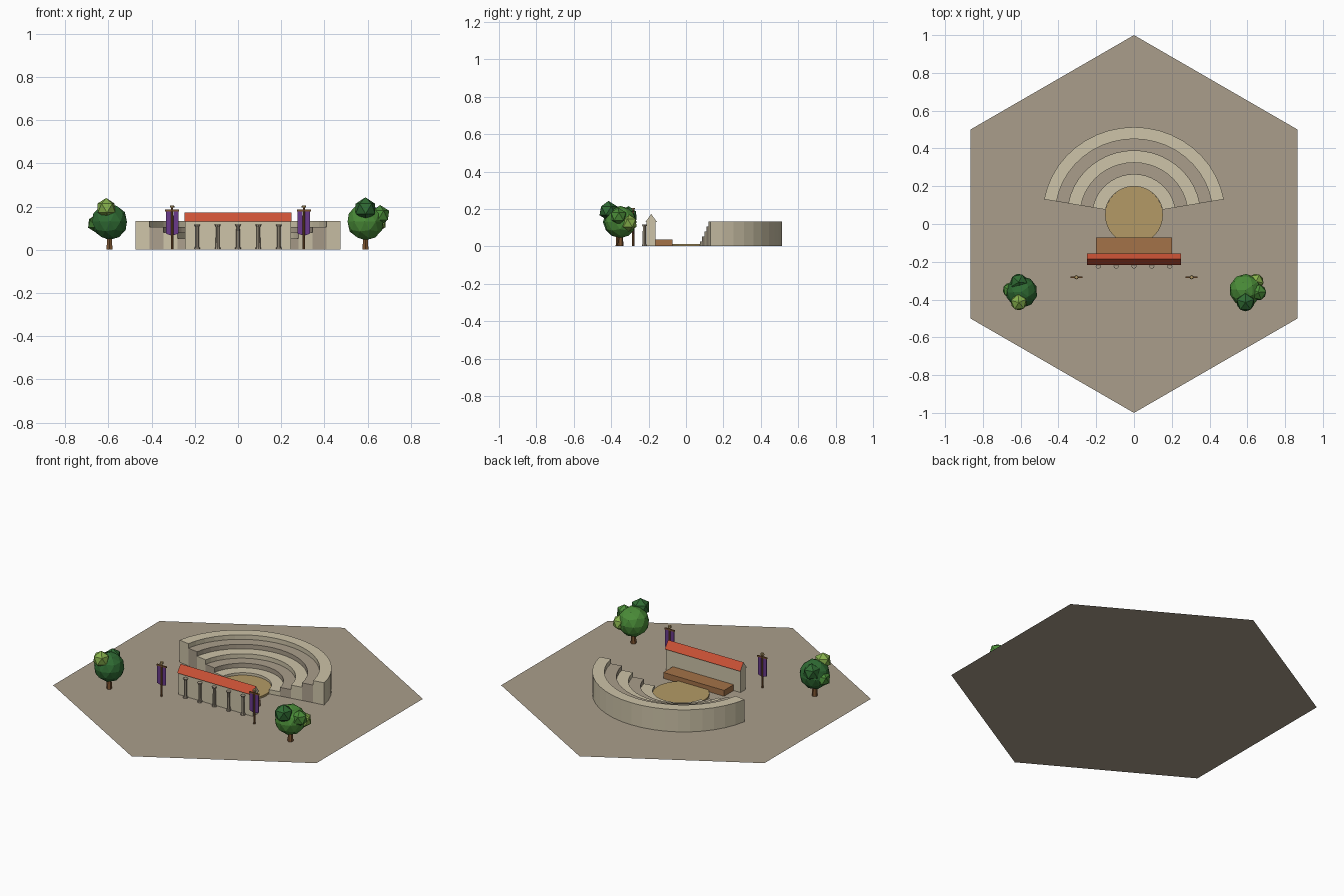
import bpy, bmesh, math
from mathutils import Matrix, Vector

if "Cube" in bpy.data.objects:
    bpy.data.objects.remove(bpy.data.objects["Cube"])

BASE = 0.001


def material(name, code):
    rgb = [int(code[i:i + 2], 16) / 255 for i in (0, 2, 4)]
    colour = [c / 12.92 if c <= 0.04045 else ((c + 0.055) / 1.055) ** 2.4 for c in rgb] + [1]
    mat = bpy.data.materials.new(name)
    mat.use_nodes = True
    mat.diffuse_color = colour
    mat.node_tree.nodes["Principled BSDF"].inputs["Base Color"].default_value = colour
    return mat


earth = material("earth_stone", "AA9E8B")
sand = material("pale_stone", "CDC3A8")
gold = material("packed_sand", "B39A66")
wood = material("stage_wood", "A37248")
tile = material("roof_tile", "CC5236")
purple = material("purple_cloth", "6A3A8C")
bark = material("bark", "7D5430")
leaf_mid = material("mid_leaf", "4A8C38")
leaf_dark = material("dark_leaf", "2F6B33")
leaf_light = material("light_leaf", "86B04C")


def finish(name, bm, *mats):
    bmesh.ops.recalc_face_normals(bm, faces=bm.faces)
    mesh = bpy.data.meshes.new(name)
    bm.to_mesh(mesh)
    bm.free()
    for mat in mats:
        mesh.materials.append(mat)
    obj = bpy.data.objects.new(name, mesh)
    bpy.context.collection.objects.link(obj)
    return obj


def add_box(bm, low, high):
    low, high = Vector(low), Vector(high)
    size = Matrix.Diagonal((*(high - low), 1))
    bmesh.ops.create_cube(bm, size=1, matrix=Matrix.Translation((low + high) / 2) @ size)


def box(name, low, high, mat):
    bm = bmesh.new()
    add_box(bm, low, high)
    return finish(name, bm, mat)


def add_cone(bm, x, y, z0, z1, r0, r1, sides):
    bmesh.ops.create_cone(bm, cap_ends=True, segments=sides, radius1=r0, radius2=r1,
                          depth=z1 - z0, matrix=Matrix.Translation((x, y, (z0 + z1) / 2)))


# Hexagonal ground sheet
bm = bmesh.new()
bmesh.ops.create_circle(bm, cap_ends=True, segments=6, radius=1)
ground = finish("ground", bm, earth)
if ground.data.polygons[0].normal.z < 0:
    ground.data.flip_normals()

# Round performance floor
bm = bmesh.new()
add_cone(bm, 0, 0.047, BASE, 0.012, 0.153, 0.153, 32)
finish("orchestra_floor", bm, gold)


# Curved seating tiers, slightly flattened front to back
def tier(k, steps=20):
    bm = bmesh.new()
    sections = []
    for i in range(steps + 1):
        a = math.radians(10 + 160 * i / steps)
        section = []
        for ring, z in ((k, BASE), (k + 1, BASE), (k + 1, 0.0265 * (k + 1)), (k, 0.0265 * (k + 1))):
            x = (0.153 + 0.066 * ring) * math.cos(a)
            y = 0.05 + (0.149 + 0.0628 * ring) * math.sin(a)
            section.append(bm.verts.new((x, y, z)))
        sections.append(section)
    for s, t in zip(sections, sections[1:]):
        for j in range(4):
            n = (j + 1) % 4
            bm.faces.new((s[j], s[n], t[n], t[j]))
    bm.faces.new(sections[0])
    bm.faces.new(sections[-1])
    finish(f"seating_tier_{k + 1}", bm, earth if k % 2 else sand)


for k in range(5):
    tier(k)

# Stage and back wall
box("stage", (-0.2, -0.165, BASE), (0.2, -0.072, 0.036), wood)
box("stage_wall", (-0.245, -0.21, BASE), (0.245, -0.162, 0.13), sand)

# Pitched roof with pale gable ends
bm = bmesh.new()
ends = [[bm.verts.new((x, y, z)) for y, z in ((-0.217, 0.13), (-0.155, 0.13), (-0.186, 0.173))]
        for x in (-0.248, 0.248)]
for end in ends:
    bm.faces.new(end).material_index = 1
for j in range(3):
    n = (j + 1) % 3
    bm.faces.new((ends[0][j], ends[0][n], ends[1][n], ends[1][j]))
finish("roof", bm, tile, sand)

# Columns along the wall front
for i in range(5):
    x = (i - 2) * 0.0945
    bm = bmesh.new()
    add_cone(bm, x, -0.223, BASE, 0.01, 0.013, 0.013, 8)
    add_cone(bm, x, -0.223, 0.01, 0.106, 0.009, 0.008, 8)
    add_cone(bm, x, -0.223, 0.106, 0.117, 0.009, 0.014, 8)
    finish(f"column_{i + 1}", bm, earth)

# Banner poles with paired cloths
for side, x in (("left", 0.305), ("right", -0.305)):
    y = -0.282
    bm = bmesh.new()
    add_cone(bm, x, y, BASE, 0.198, 0.006, 0.005, 8)
    add_box(bm, (x - 0.032, y - 0.004, 0.178), (x + 0.032, y + 0.004, 0.186))
    finish(f"{side}_banner_pole", bm, bark)
    bm = bmesh.new()
    add_cone(bm, x, y, 0.196, 0.206, 0.011, 0.009, 8)
    finish(f"{side}_banner_finial", bm, gold)
    for s in (-1, 1):
        a, b = sorted((x + s * 0.006, x + s * 0.029))
        cloth = box(f"{side}_banner_cloth_{'inner' if s * x < 0 else 'outer'}",
                    (a, y - 0.002, 0.075), (b, y + 0.002, 0.178), purple)
        # Slanted lower hem
        for v in cloth.data.vertices:
            if v.co.z < 0.1 and abs(v.co.x - x) < 0.01:
                v.co.z -= 0.008


# Trees with faceted foliage clumps
def tree(side, x, y, clumps):
    bm = bmesh.new()
    add_cone(bm, x, y, BASE, 0.08, 0.016, 0.011, 6)
    finish(f"{side}_tree_trunk", bm, bark)
    for i, (dx, dy, z, r, mat) in enumerate(clumps):
        bm = bmesh.new()
        bmesh.ops.create_icosphere(bm, subdivisions=2 if r > 0.06 else 1, radius=r,
                                   matrix=Matrix.Translation((x + dx, y + dy, z))
                                   @ Matrix.Rotation(i + x, 4, "Z"))
        finish(f"{side}_tree_foliage_{i + 1}", bm, mat)


tree("right", -0.595, -0.36, [
    (0, 0, 0.13, 0.084, leaf_dark),
    (-0.015, -0.055, 0.193, 0.047, leaf_light),
    (-0.06, 0.01, 0.122, 0.044, leaf_mid),
    (-0.015, 0.052, 0.165, 0.05, leaf_dark)])
tree("left", 0.59, -0.35, [
    (0, 0, 0.13, 0.086, leaf_mid),
    (0, -0.065, 0.19, 0.053, leaf_dark),
    (0.068, -0.012, 0.16, 0.047, leaf_mid),
    (0.055, 0.045, 0.125, 0.046, leaf_light)])
